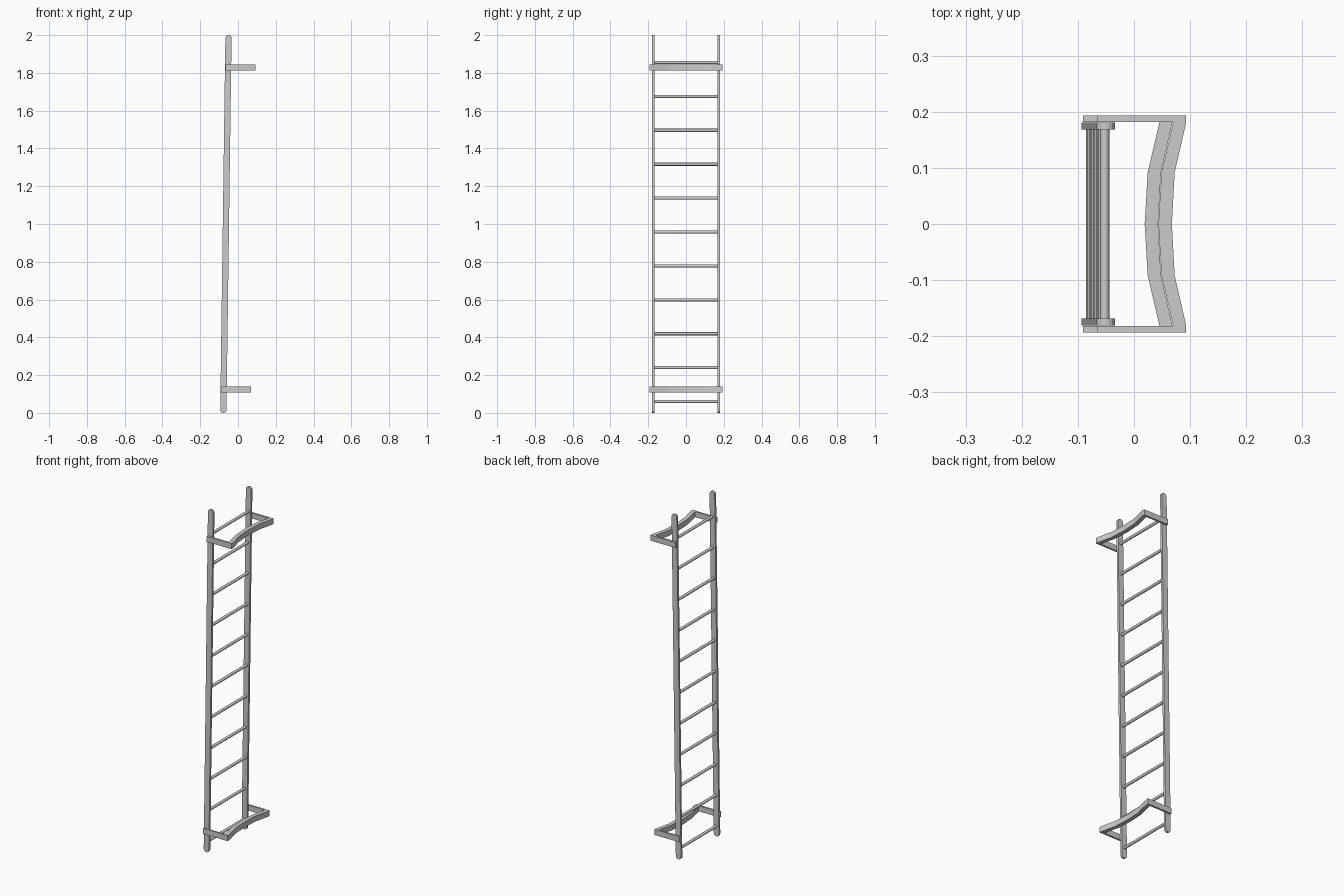
import bpy, bmesh, math
from mathutils import Matrix

if "Cube" in bpy.data.objects:
    bpy.data.objects.remove(bpy.data.objects["Cube"])

W = 0.0165                      # half width of a rail
X0, X1 = -0.0775, -0.0505       # rail centre at its lower and upper end arcs


def lean_x(z):
    return X0 + (X1 - X0) * (z - W) / (2 - 2 * W)


def finish(bm, name):
    bmesh.ops.recalc_face_normals(bm, faces=bm.faces)
    me = bpy.data.meshes.new(name)
    bm.to_mesh(me)
    bm.free()
    ob = bpy.data.objects.new(name, me)
    bpy.context.collection.objects.link(ob)
    return ob


def extrude_profile(name, points, vec):
    bm = bmesh.new()
    face = bm.faces.new([bm.verts.new(p) for p in points])
    ext = bmesh.ops.extrude_face_region(bm, geom=[face])
    moved = [v for v in ext["geom"] if isinstance(v, bmesh.types.BMVert)]
    bmesh.ops.translate(bm, verts=moved, vec=vec)
    return finish(bm, name)


# Side rails: leaning flat bars with round ends
SEG = 8
for side, y in (("left", -0.181), ("right", 0.168)):
    pts = []
    for cx, cz, start in ((X1, 2 - W, 0), (X0, W, math.pi)):
        for i in range(SEG + 1):
            a = start + math.pi * i / SEG
            pts.append((cx + W * math.cos(a), y, cz + W * math.sin(a)))
    extrude_profile(side + "_rail", pts, (0, 0.013, 0))

# Rungs
for i in range(11):
    z = 0.06 + 0.1795 * i
    bm = bmesh.new()
    bmesh.ops.create_cone(bm, cap_ends=True, segments=12, radius1=0.0083,
                          radius2=0.0083, depth=0.344,
                          matrix=Matrix.Translation((lean_x(z), 0, z))
                          @ Matrix.Rotation(math.pi / 2, 4, 'X'))
    ob = finish(bm, "rung_%d" % (i + 1))
    for o in bpy.context.selected_objects:
        o.select_set(False)
    ob.select_set(True)
    bpy.context.view_layer.objects.active = ob
    bpy.ops.object.shade_smooth_by_angle(angle=math.radians(40))

# Standoff brackets: two arms joined by a bar bowed toward the ladder
half = [(0.0435, 0), (0.049, 0.092), (0.070, 0.182), (-0.066, 0.182),
        (-0.066, 0.193), (0.093, 0.193), (0.093, 0.181), (0.0725, 0.092), (0.0675, 0)]
outline = half + [(x, -y) for x, y in half[-2:0:-1]]
for name, dx, z in (("lower_bracket", -0.0245, 0.108), ("upper_bracket", 0, 1.813)):
    extrude_profile(name, [(x + dx, y, z) for x, y in outline], (0, 0, 0.032))
